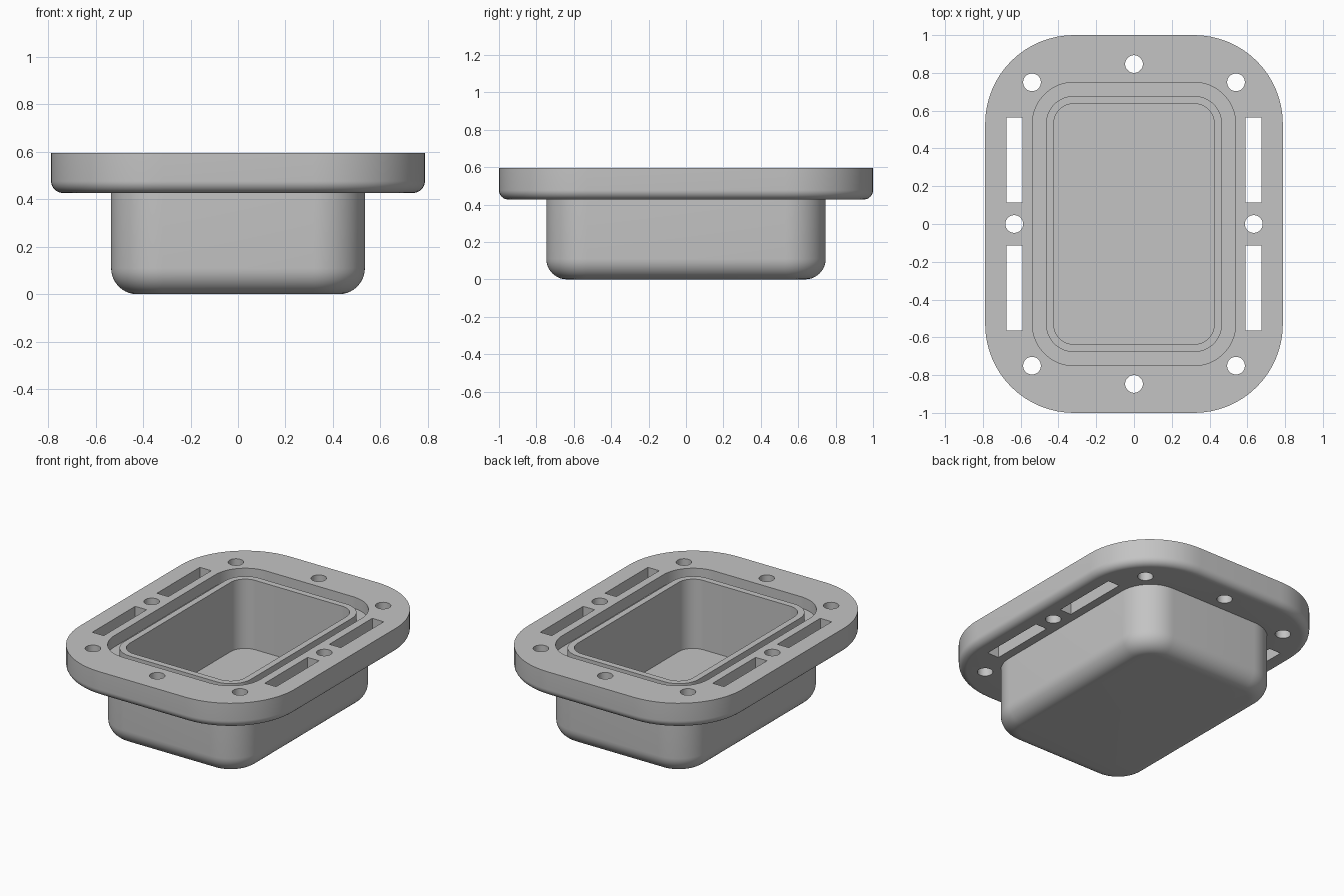
import bpy
import bmesh
from math import sin, cos, pi, radians

cube = bpy.data.objects.get("Cube")
if cube:
    bpy.data.objects.remove(cube, do_unlink=True)

CORNER_X, CORNER_Y = 0.318, 0.53   # shared centres of all rounded corners
FLANGE_LOW, FLANGE_TOP = 0.427, 0.595
STEPS = 16

grey = bpy.data.materials.new("plain grey")
grey.use_nodes = True
colour = (0.55, 0.55, 0.55, 1)
grey.diffuse_color = colour
grey.node_tree.nodes["Principled BSDF"].inputs["Base Color"].default_value = colour


def finish(bm, name):
    bmesh.ops.recalc_face_normals(bm, faces=bm.faces[:])
    mesh = bpy.data.meshes.new(name)
    bm.to_mesh(mesh)
    bm.free()
    mesh.materials.append(grey)
    ob = bpy.data.objects.new(name, mesh)
    bpy.context.scene.collection.objects.link(ob)
    return ob


def rounded_loop(bm, radius, z):
    """Rounded rectangle grown by radius around the four corner centres."""
    verts = []
    for quarter, (sx, sy) in enumerate([(1, 1), (-1, 1), (-1, -1), (1, -1)]):
        for i in range(STEPS + 1):
            a = (quarter + i / STEPS) * pi / 2
            verts.append(bm.verts.new((sx * CORNER_X + radius * cos(a),
                                       sy * CORNER_Y + radius * sin(a), z)))
    return verts


def fillet(outer, low, r, steps=10):
    """Rounded lower edge, from the vertical wall to the underside."""
    return [(outer - r + r * cos(i / steps * pi / 2),
             low + r - r * sin(i / steps * pi / 2)) for i in range(steps + 1)]


# Section from the cavity floor, over the rim, groove and flange, to the underside
section = [(0.107, 0.115), (0.107, 0.575), (0.148, 0.575), (0.148, 0.52),
           (0.22, 0.52), (0.22, FLANGE_TOP), (0.47, FLANGE_TOP)]
section += fillet(0.47, FLANGE_LOW, 0.05)
section += [(0.217, FLANGE_LOW)]
section += fillet(0.217, 0, 0.11)

bm = bmesh.new()
loops = [rounded_loop(bm, r, z) for r, z in section]
for a, b in zip(loops, loops[1:]):
    for i in range(len(a)):
        j = (i + 1) % len(a)
        bm.faces.new((a[i], a[j], b[j], b[i]))
bm.faces.new(loops[0])
bm.faces.new(loops[-1])
housing = finish(bm, "flanged_housing")

# Cutters for the bolt holes and the long slots
bm = bmesh.new()


def move_new(verts, x, y, sx=1, sy=1):
    bmesh.ops.scale(bm, verts=verts, vec=(sx, sy, 1))
    bmesh.ops.translate(bm, verts=verts, vec=(x, y, 0.5))


holes = [(0, 0.847), (0, -0.847), (0.634, 0), (-0.634, 0)]
holes += [(sx * 0.54, sy * 0.75) for sx in (1, -1) for sy in (1, -1)]
for x, y in holes:
    made = bmesh.ops.create_cone(bm, cap_ends=True, segments=32,
                                 radius1=0.047, radius2=0.047, depth=0.5)
    move_new(made["verts"], x, y)
for sx in (1, -1):
    for sy in (1, -1):
        made = bmesh.ops.create_cube(bm, size=1)
        move_new(made["verts"], sx * 0.633, sy * 0.339, 0.084, 0.45)
cutter = finish(bm, "hole_cutter")
cutter.hide_render = True

# Cut the openings, then drop the cutter
cut = housing.modifiers.new("openings", 'BOOLEAN')
cut.operation = 'DIFFERENCE'
cut.solver = 'EXACT'
cut.object = cutter
bpy.ops.object.select_all(action='DESELECT')
housing.select_set(True)
bpy.context.view_layer.objects.active = housing
bpy.ops.object.modifier_apply(modifier=cut.name)
bpy.data.objects.remove(cutter, do_unlink=True)
bpy.ops.object.shade_smooth_by_angle(angle=radians(30))
